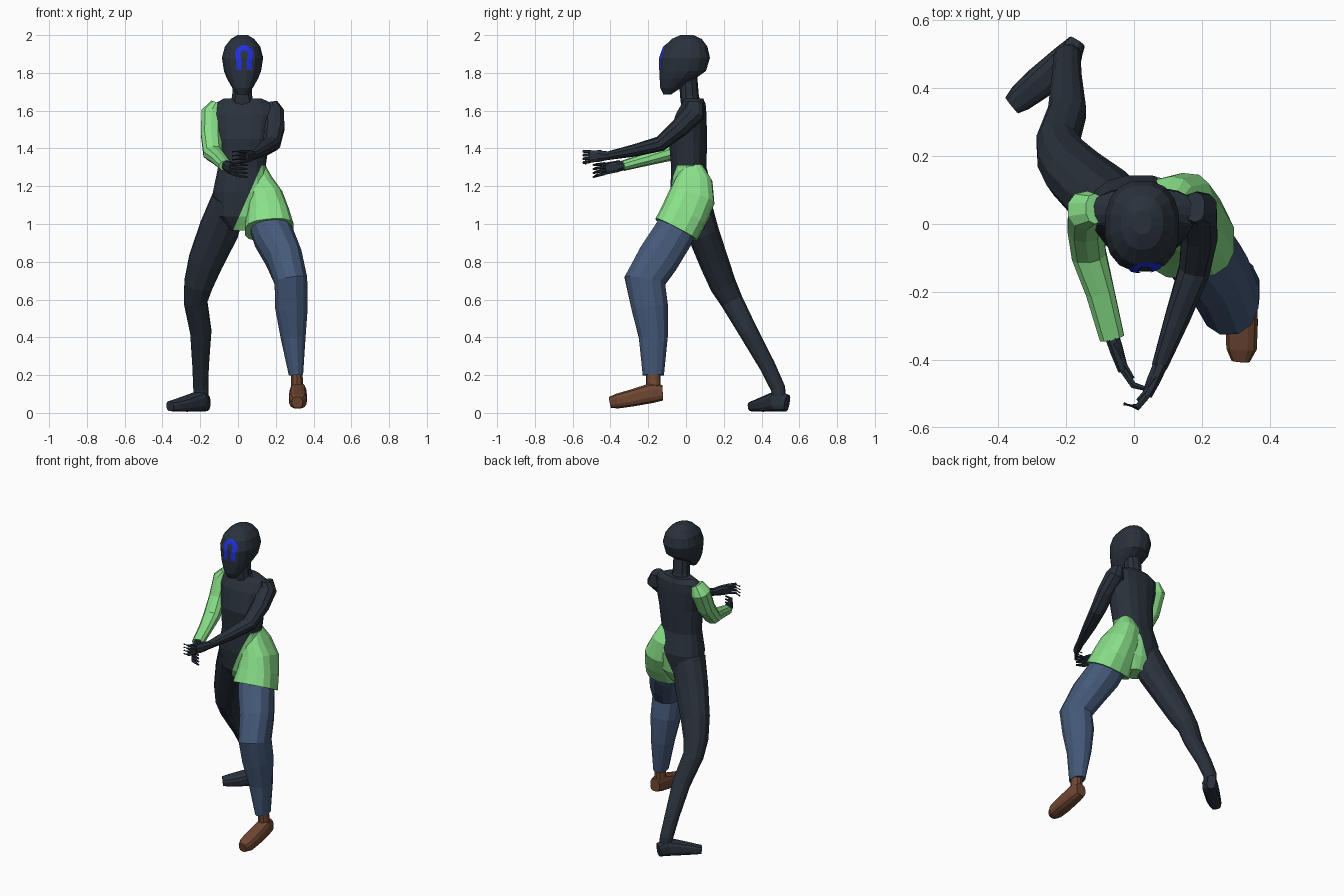
import bpy, bmesh, math
from mathutils import Vector
from mathutils.bvhtree import BVHTree


def material(name, rgb):
    m = bpy.data.materials.new(name)
    m.diffuse_color = (*rgb, 1)
    return m


DARK = material("dark slate", (0.022, 0.031, 0.044))
GREEN = material("light green", (0.25, 0.74, 0.25))
DENIM = material("denim blue", (0.058, 0.1, 0.19))
BROWN = material("brown leather", (0.16, 0.063, 0.032))
BLUE = material("bright blue", (0.015, 0.03, 0.75))


def power(v, p):
    return math.copysign(abs(v) ** p, v)


def loft(bm, rings, sides=10, sq=0.9, up=False):
    """Tube through rings (x, y, z, half width, half depth); up=True keeps rings level."""
    pts = [Vector(r[:3]) for r in rings]
    loops = []
    for i, r in enumerate(rings):
        if up:
            u, w = Vector((1, 0, 0)), Vector((0, 1, 0))
        else:
            t = (pts[min(i + 1, len(pts) - 1)] - pts[max(i - 1, 0)]).normalized()
            u = Vector((1, 0, 0))
            u = (u - t * t.dot(u)).normalized()
            w = t.cross(u)
        loop = []
        for k in range(sides):
            a = 2 * math.pi * (k + 0.5) / sides
            loop.append(bm.verts.new(pts[i] + u * r[3] * power(math.cos(a), sq)
                                     + w * r[4] * power(math.sin(a), sq)))
        loops.append(loop)
    for a, b in zip(loops, loops[1:]):
        for k in range(sides):
            n = (k + 1) % sides
            bm.faces.new((a[k], a[n], b[n], b[k]))
    bm.faces.new(loops[0])
    bm.faces.new(loops[-1])


def finish(name, bm, *mats):
    bmesh.ops.recalc_face_normals(bm, faces=bm.faces)
    me = bpy.data.meshes.new(name)
    bm.to_mesh(me)
    bm.free()
    for m in mats:
        me.materials.append(m)
    ob = bpy.data.objects.new(name, me)
    bpy.context.collection.objects.link(ob)
    return ob


def tube(name, mat, rings, **kw):
    bm = bmesh.new()
    loft(bm, rings, **kw)
    return finish(name, bm, mat)


# Head
HX = 0.024
head = bmesh.new()
loft(head, [(HX, -.10, 1.685, .028, .02), (HX, -.082, 1.72, .055, .055),
            (HX, -.045, 1.77, .084, .096), (HX, -.017, 1.81, .1, .125),
            (HX, -.006, 1.88, .111, .135), (HX, -.002, 1.94, .095, .117),
            (HX, .004, 1.98, .062, .08), (HX, .005, 2.0, .028, .035)],
     sides=16, sq=0.85, up=True)
surface = BVHTree.FromBMesh(head)
finish("head", head, DARK)

# Face mark: arched band laid on the front of the head
path = [(-.028, 1.815), (-.028, 1.835), (-.026, 1.855), (-.03, 1.875), (-.034, 1.895)]
path += [(-.034 * math.cos(a * math.pi / 8), 1.9 + .034 * math.sin(a * math.pi / 8)) for a in range(1, 8)]
path += [(-x, z) for x, z in reversed(path[:5])]
bm = bmesh.new()
rows = []
for i, (x, z) in enumerate(path):
    a, b = path[max(i - 1, 0)], path[min(i + 1, len(path) - 1)]
    t = Vector((b[0] - a[0], 0, b[1] - a[1])).normalized()
    row = []
    for s in (-.014, 0, .014):
        px, pz = HX + .009 + x - t.z * s, z + t.x * s
        hit = surface.ray_cast(Vector((px, -1, pz)), Vector((0, 1, 0)))[0]
        row.append(bm.verts.new((px, hit.y - .004, pz)))
    rows.append(row)
for a, b in zip(rows, rows[1:]):
    for k in (0, 1):
        bm.faces.new((a[k], b[k], b[k + 1], a[k + 1]))
finish("face_band", bm, BLUE)

# Neck
tube("neck", DARK, [(.022, .03, 1.62, .07, .055), (.022, .018, 1.68, .055, .05),
                    (.022, .01, 1.80, .053, .048)], up=True)

# Torso, with the hip patch cut off along a slanted line
bm = bmesh.new()
loft(bm, [(.02, .03, .965, .06, .06), (.01, .03, 1.04, .135, .1),
          (.015, .03, 1.17, .15, .115), (.02, .015, 1.30, .128, .095),
          (.03, .01, 1.45, .14, .103), (.03, .027, 1.58, .165, .083),
          (.03, .04, 1.635, .16, .065), (.025, .042, 1.665, .1, .05)],
     sides=16, sq=0.85, up=True)
slant = Vector((.17, 0, -.075)).normalized()
for co, no in (((0, 0, 1.31), (0, 0, 1)), ((.05, 0, 1.14), slant)):
    bmesh.ops.bisect_plane(bm, geom=bm.verts[:] + bm.edges[:] + bm.faces[:],
                           plane_co=co, plane_no=no)
for f in bm.faces:
    c = f.calc_center_median()
    f.material_index = int(c.z < 1.31 and (c - Vector((.05, 0, 1.14))).dot(slant) > 0)
finish("torso", bm, DARK, GREEN)

# Flared tunic hem round the left hip and thigh
tube("tunic_hem", GREEN, [(.095, .035, 1.305, .05, .055), (.108, .04, 1.23, .075, .1),
                          (.142, .03, 1.14, .097, .125), (.158, -.01, 1.05, .115, .125),
                          (.166, -.052, .97, .132, .124)], sides=14, sq=0.75)

# Right leg, stretched back
tube("right_leg", DARK, [(-.045, .03, 1.13, .095, .1), (-.10, .085, .97, .108, .088),
                         (-.172, .148, .80, .094, .08), (-.21, .195, .68, .078, .073),
                         (-.225, .243, .59, .064, .062), (-.197, .33, .43, .058, .052),
                         (-.198, .43, .25, .045, .044), (-.197, .487, .13, .041, .04),
                         (-.19, .50, .05, .038, .035)], sides=12)
tube("right_foot", DARK, [(-.168, .535, .052, .026, .045), (-.20, .483, .062, .048, .055),
                          (-.28, .415, .047, .047, .04), (-.335, .37, .038, .04, .03),
                          (-.36, .35, .035, .03, .026)], sides=12, sq=0.7)

# Left leg in trousers, and shoe
tube("left_trouser_leg", DENIM, [(.155, -.03, 1.02, .105, .105), (.19, -.075, .93, .11, .112),
                                 (.243, -.145, .82, .1, .115), (.28, -.218, .70, .09, .112),
                                 (.283, -.192, .56, .089, .1), (.292, -.173, .40, .068, .079),
                                 (.307, -.173, .20, .039, .058)], sides=12)
tube("left_ankle", BROWN, [(.31, -.175, .24, .03, .038), (.315, -.172, .1, .036, .04)])
tube("left_shoe", BROWN, [(.318, -.123, .107, .034, .042), (.318, -.18, .105, .044, .054),
                          (.317, -.29, .078, .049, .046), (.317, -.365, .062, .046, .04),
                          (.314, -.402, .055, .028, .03)], sides=12, sq=0.7)

# Right sleeve and left bare arm
tube("right_sleeve", GREEN, [(-.115, .045, 1.64, .03, .045), (-.138, .04, 1.59, .059, .06),
                             (-.142, -.01, 1.47, .056, .053), (-.133, -.09, 1.375, .053, .045),
                             (-.10, -.2, 1.345, .044, .035), (-.065, -.335, 1.308, .038, .028)])
tube("left_arm", DARK, [(.18, .05, 1.645, .03, .045), (.188, .045, 1.59, .058, .06),
                        (.193, -.035, 1.51, .055, .05), (.178, -.135, 1.425, .048, .041),
                        (.13, -.27, 1.39, .039, .033), (.075, -.42, 1.36, .024, .022)])


# Hands: palm, four curled fingers and a thumb
def hand(name, start, knuckle, bend, tip):
    start, knuckle, bend, tip = map(Vector, (start, knuckle, bend, tip))
    bm = bmesh.new()
    loft(bm, [(*start, .023, .023), (*start.lerp(knuckle, .55), .021, .032),
              (*knuckle, .016, .034)], sides=8)
    for k in range(4):
        dz = Vector((0, 0, (k - 1.5) * .017))
        loft(bm, [(*(knuckle + dz), .011, .009), (*(bend + dz * 1.15), .01, .008),
                  (*(tip + dz * 1.25), .005, .005)], sides=6)
    base = start.lerp(knuckle, .4) + Vector((0, 0, .02))
    loft(bm, [(*base, .012, .012), (*(base.lerp(bend, .5) + Vector((0, 0, .012))), .009, .009),
              (*(bend + Vector((0, .02, .03))), .005, .005)], sides=6)
    finish(name, bm, DARK)


hand("right_hand", (-.075, -.30, 1.315), (-.032, -.43, 1.293), (-.002, -.475, 1.285), (.05, -.49, 1.28))
hand("left_hand", (.08, -.41, 1.362), (.038, -.505, 1.357), (.01, -.54, 1.355), (-.03, -.53, 1.35))
